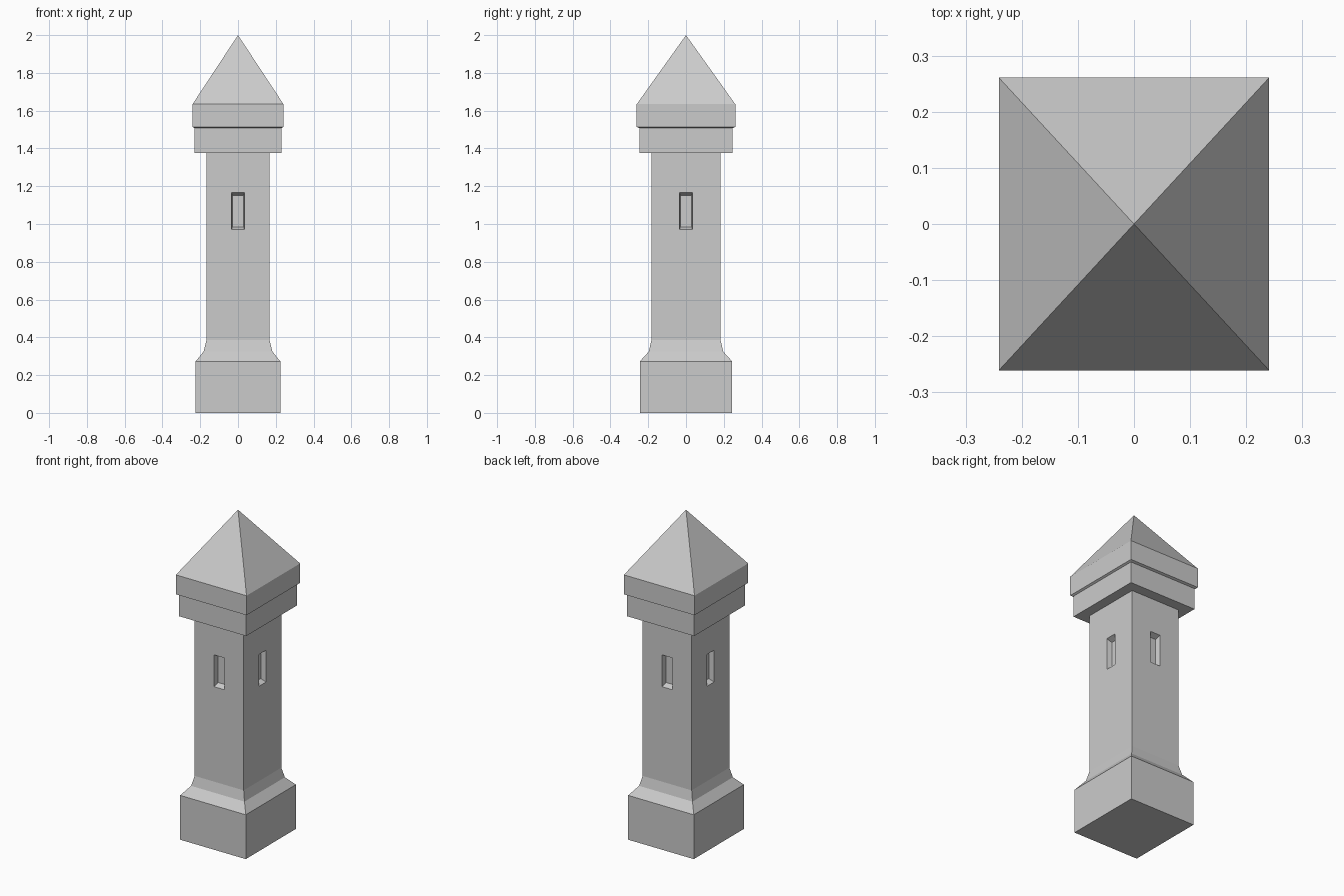
import bpy, bmesh
from mathutils import Matrix
from math import pi

if "Cube" in bpy.data.objects:
    bpy.data.objects.remove(bpy.data.objects["Cube"])


def loft(name, rings, cap_bottom=True, apex=None, matrix=None):
    """Stack of rectangles (half_x, half_y, z), closed by a cap or an apex."""
    bm = bmesh.new()
    loops = [[bm.verts.new((sx * hx, sy * hy, z))
              for sx, sy in ((-1, -1), (1, -1), (1, 1), (-1, 1))]
             for hx, hy, z in rings]
    for low, high in zip(loops, loops[1:]):
        for i in range(4):
            j = (i + 1) % 4
            bm.faces.new((low[i], low[j], high[j], high[i]))
    if cap_bottom:
        bm.faces.new(loops[0][::-1])
    if apex is None:
        bm.faces.new(loops[-1])
    else:
        tip = bm.verts.new((0, 0, apex))
        for i in range(4):
            bm.faces.new((loops[-1][i], loops[-1][(i + 1) % 4], tip))
    if matrix:
        bm.transform(matrix)
    mesh = bpy.data.meshes.new(name)
    bm.to_mesh(mesh)
    bm.free()
    obj = bpy.data.objects.new(name, mesh)
    bpy.context.collection.objects.link(obj)
    return obj


# Plinth, flared foot, shaft and collar
SHAFT_X, SHAFT_Y = 0.167, 0.183
tower = loft("tower_body", [
    (0.224, 0.244, 0), (0.224, 0.244, 0.273),
    (0.182, 0.197, 0.325), (SHAFT_X, SHAFT_Y, 0.385),
    (SHAFT_X, SHAFT_Y, 1.377), (0.229, 0.247, 1.377),
    (0.229, 0.247, 1.508)])

# Eaves slab and pyramid roof
loft("roof", [(0.229, 0.247, 1.508), (0.241, 0.261, 1.514),
              (0.241, 0.261, 1.634)], cap_bottom=False, apex=2.0)

# Tapered window recess on each of the four sides
DEPTH = 0.032
for side in range(4):
    wall = SHAFT_Y if side % 2 == 0 else SHAFT_X
    place = (Matrix.Rotation(side * pi / 2, 4, 'Z')
             @ Matrix.Translation((0, -wall, 1.068))
             @ Matrix.Rotation(pi / 2, 4, 'X'))
    cutter = loft("window_cutter", [(0.029, 0.083, -DEPTH), (0.035, 0.098, 0),
                                    (0.035, 0.098, 0.02)], matrix=place)
    cutter.hide_render = True
    mod = tower.modifiers.new("window", 'BOOLEAN')
    mod.operation = 'DIFFERENCE'
    mod.solver = 'EXACT'
    mod.object = cutter
    bpy.context.view_layer.objects.active = tower
    bpy.ops.object.modifier_apply(modifier=mod.name)
    bpy.data.objects.remove(cutter)
